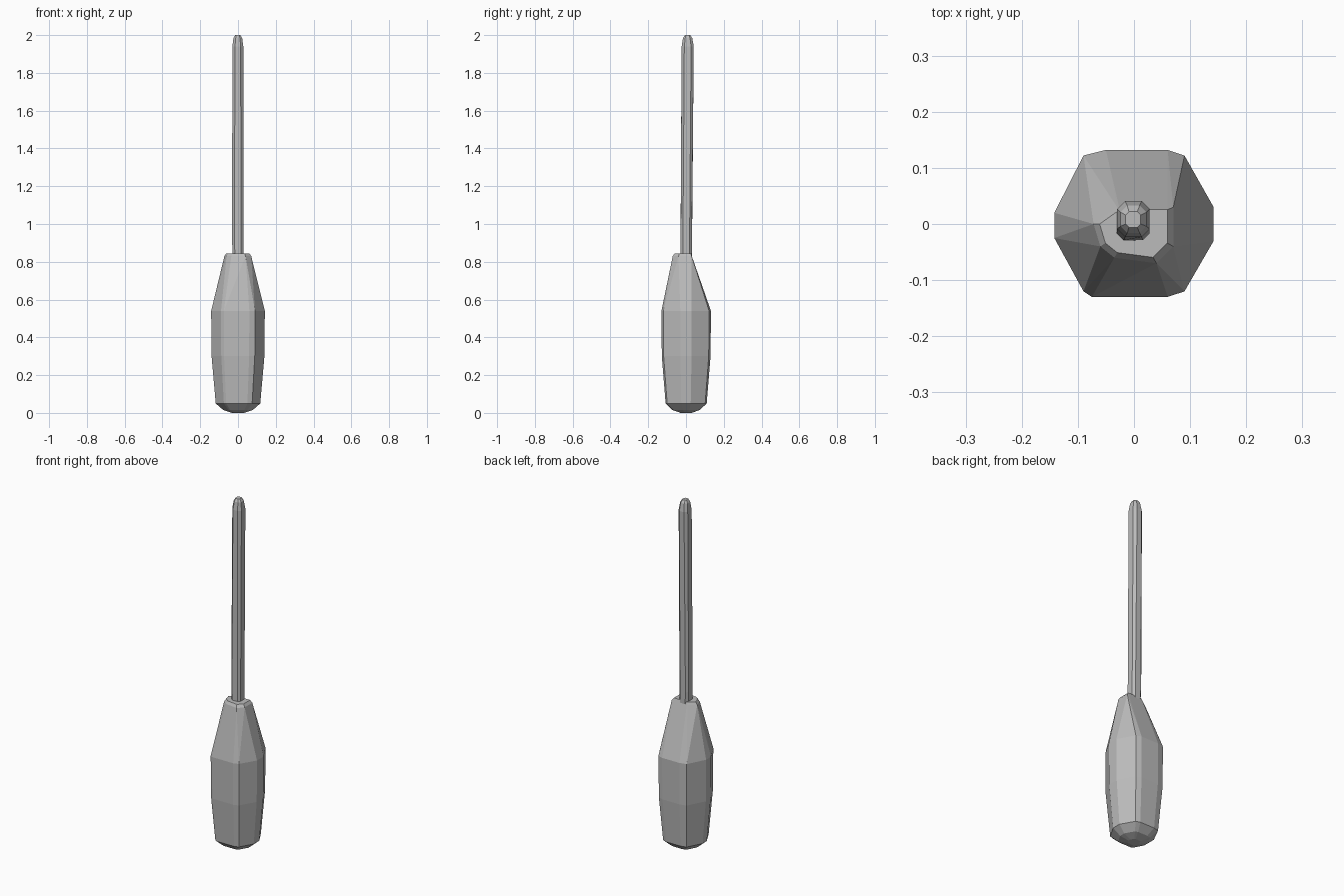
import bpy
import bmesh
import math

cube = bpy.data.objects.get("Cube")
if cube:
    bpy.data.objects.remove(cube, do_unlink=True)

grey = bpy.data.materials.new("plain grey")
grey.use_nodes = True
colour = (0.5, 0.5, 0.5, 1)
grey.diffuse_color = colour
grey.node_tree.nodes["Principled BSDF"].inputs["Base Color"].default_value = colour


def faceted_body(name, rings):
    """Wrap flat facets round a stack of rings, each a (height, outline) pair."""
    bm = bmesh.new()
    for z, outline in rings:
        for x, y in outline:
            bm.verts.new((x, y, z))
    hull = bmesh.ops.convex_hull(bm, input=bm.verts[:])
    loose = {v for v in hull["geom_interior"] + hull["geom_unused"]
             if isinstance(v, bmesh.types.BMVert)}
    bmesh.ops.delete(bm, geom=list(loose), context="VERTS")
    bmesh.ops.dissolve_limit(bm, angle_limit=math.radians(1),
                             verts=bm.verts[:], edges=bm.edges[:])
    bmesh.ops.recalc_face_normals(bm, faces=bm.faces[:])
    mesh = bpy.data.meshes.new(name)
    bm.to_mesh(mesh)
    bm.free()
    mesh.materials.append(grey)
    obj = bpy.data.objects.new(name, mesh)
    bpy.context.collection.objects.link(obj)
    return obj


def scaled(outline, s):
    return [(x * s, y * s) for x, y in outline]


def chamfered(x0, x1, y0, y1, c):
    """Rectangle with cut corners."""
    return [(x0 + c, y0), (x1 - c, y0), (x1, y0 + c), (x1, y1 - c),
            (x1 - c, y1), (x0 + c, y1), (x0, y1 - c), (x0, y0 + c)]


# Handle: rounded butt, broad grip, off-centre tapered neck
grip = [(0.142, 0.03), (0.142, -0.03), (0.09, -0.12), (0.06, -0.13),
        (-0.075, -0.13), (-0.09, -0.12), (-0.142, -0.025), (-0.142, 0.02),
        (-0.09, 0.122), (-0.05, 0.132), (0.06, 0.132), (0.09, 0.122)]
neck = [(0.07, 0.03), (0.07, -0.04), (0.04, -0.07), (-0.035, -0.06),
        (-0.06, -0.04), (-0.072, 0), (-0.03, 0.03)]
faceted_body("handle", [
    (0, scaled(grip, 0.22)), (0.015, scaled(grip, 0.55)),
    (0.05, scaled(grip, 0.83)), (0.3, scaled(grip, 0.985)),
    (0.54, grip), (0.83, neck), (0.845, scaled(neck, 0.85))])

# Shaft: slim eight-sided rod with a slight lean and a domed tip
faceted_body("shaft", [
    (0.8, chamfered(-0.026, 0.028, -0.029, 0.03, 0.012)),
    (0.9, chamfered(-0.031, 0.029, -0.029, 0.032, 0.012)),
    (1.94, chamfered(-0.03, 0.028, -0.023, 0.041, 0.014)),
    (1.985, chamfered(-0.024, 0.022, -0.016, 0.033, 0.012)),
    (2, chamfered(-0.015, 0.012, -0.006, 0.022, 0.006))])
